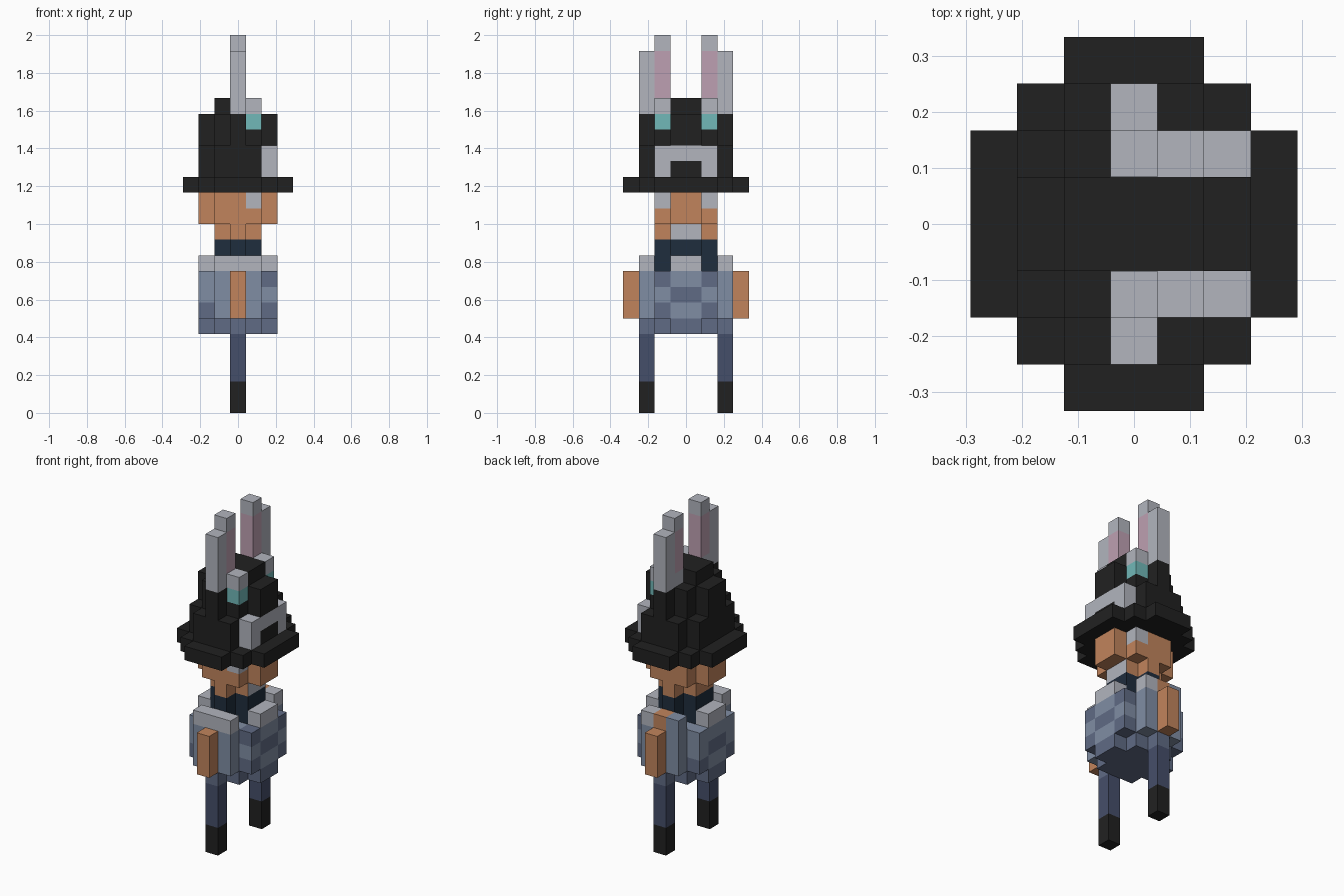
import bpy, bmesh
from mathutils import Vector

cube = bpy.data.objects.get("Cube")
if cube:
    bpy.data.objects.remove(cube, do_unlink=True)

U = 1 / 12  # edge of one block

PALETTE = {
    "black": (33, 33, 33), "silver": (178, 181, 190), "tan": (193, 132, 92),
    "navy": (31, 45, 61), "light_blue": (128, 141, 164), "slate_blue": (96, 107, 133),
    "indigo": (69, 78, 106), "teal": (113, 184, 184), "pink": (190, 160, 178),
}


def linear(v):
    v /= 255
    return v / 12.92 if v <= 0.04045 else ((v + 0.055) / 1.055) ** 2.4


def make_material(name, rgb):
    mat = bpy.data.materials.new(name)
    mat.use_nodes = True
    colour = (*[linear(c) for c in rgb], 1)
    mat.diffuse_color = colour
    bsdf = next(n for n in mat.node_tree.nodes if n.type == "BSDF_PRINCIPLED")
    bsdf.inputs["Base Color"].default_value = colour
    bsdf.inputs["Roughness"].default_value = 0.9
    return mat


materials = {name: make_material(name, rgb) for name, rgb in PALETTE.items()}
blocks = {}  # (x, y, z) -> (part, colour)


def fill(part, colour, xs, rings, zs, sides=(-1, 1)):
    """Fill blocks x0..x1, mirrored side rings r0..r1, and heights z0 up to z1."""
    for x in range(xs[0], xs[1] + 1):
        for r in range(rings[0], rings[1] + 1):
            for z in range(*zs):
                for s in sides:
                    blocks[x, r if s > 0 else -1 - r, z] = (part, colour)


def stepped(part, colour, widths, zs):
    """Stepped round layer: half-width in x for each side ring outward."""
    for ring, w in enumerate(widths):
        fill(part, colour, (-w, w), (ring, ring), zs)


# Legs, boots and arms
fill("legs", "indigo", (0, 0), (2, 2), (2, 5))
fill("boots", "black", (0, 0), (2, 2), (0, 2))
fill("arms", "tan", (0, 0), (3, 3), (6, 9))

# Torso with a checked pattern on the chest and back
stepped("torso", "slate_blue", (2, 1, 0), (5, 6))
stepped("torso", "light_blue", (2, 2, 1), (6, 9))
for x in (-2, 2):
    fill("torso", "slate_blue", (x, x), (0, 0), (7, 8))
    fill("torso", "slate_blue", (x, x), (1, 1), (6, 7))
fill("torso", "slate_blue", (2, 2), (1, 1), (8, 9))

# Collar and shoulders, with a patch on one shoulder
for x in (-2, 2):
    fill("collar", "silver", (x, x), (0, 0), (9, 10))
fill("shoulders", "silver", (-1, 1), (2, 2), (9, 10))
fill("shoulders", "tan", (0, 0), (2, 2), (9, 10), (1,))
fill("shoulders", "light_blue", (-1, -1), (2, 2), (9, 10), (1,))

# Neck and head
stepped("neck", "navy", (1, 0), (9, 11))
stepped("head", "tan", (1, 0), (11, 12))
stepped("head", "tan", (2, 1), (12, 14))
fill("head", "silver", (1, 1), (1, 1), (13, 14))

# Hat brim, crown and badge
stepped("hat_brim", "black", (3, 3, 2, 1), (14, 15))
stepped("hat_crown", "black", (2, 2, 1), (15, 17))
stepped("hat_crown", "black", (2, 1, 0), (17, 19))
stepped("hat_crown", "black", (1,), (19, 20))
fill("hat_badge", "silver", (2, 2), (0, 1), (16, 17))
fill("hat_badge", "silver", (2, 2), (1, 1), (15, 16))

# Hat eyes and long ears
fill("hat_eyes", "teal", (1, 1), (1, 1), (18, 19))
fill("hat_eyes", "silver", (1, 1), (1, 1), (19, 20))
fill("ears", "silver", (0, 0), (2, 2), (19, 23))
fill("ears", "silver", (0, 0), (1, 1), (19, 24))
fill("ears", "pink", (0, 0), (1, 1), (20, 23))

DIRECTIONS = [Vector(d) * s for d in ((1, 0, 0), (0, 1, 0), (0, 0, 1)) for s in (-1, 1)]


def face_colour(part, colour, cell, d):
    # Beard on the front of the chin
    if part == "head" and cell[2] == 11 and cell[0] == 1 and d.x > 0:
        return "silver"
    return colour


def build(part):
    """Make one object from the outer faces of a part's blocks."""
    bm = bmesh.new()
    mesh = bpy.data.meshes.new(part)
    slots = []
    for cell, (owner, colour) in blocks.items():
        if owner != part:
            continue
        centre = Vector(cell) + Vector((0, 0.5, 0.5))
        for d in DIRECTIONS:
            if tuple(int(a + b) for a, b in zip(cell, d)) in blocks:
                continue
            side = Vector((d.y, d.z, d.x))
            up = d.cross(side)
            corners = [centre + (d + side * a + up * b) / 2
                       for a, b in ((-1, -1), (1, -1), (1, 1), (-1, 1))]
            face = bm.faces.new([bm.verts.new(c * U) for c in corners])
            name = face_colour(part, colour, cell, d)
            if name not in slots:
                slots.append(name)
                mesh.materials.append(materials[name])
            face.material_index = slots.index(name)
    bmesh.ops.remove_doubles(bm, verts=bm.verts[:], dist=0.001)
    bmesh.ops.dissolve_limit(bm, angle_limit=0.01, verts=bm.verts[:],
                             edges=bm.edges[:], delimit={"MATERIAL"})
    bm.to_mesh(mesh)
    bm.free()
    bpy.context.collection.objects.link(bpy.data.objects.new(part, mesh))


for part in dict.fromkeys(owner for owner, _ in blocks.values()):
    build(part)
